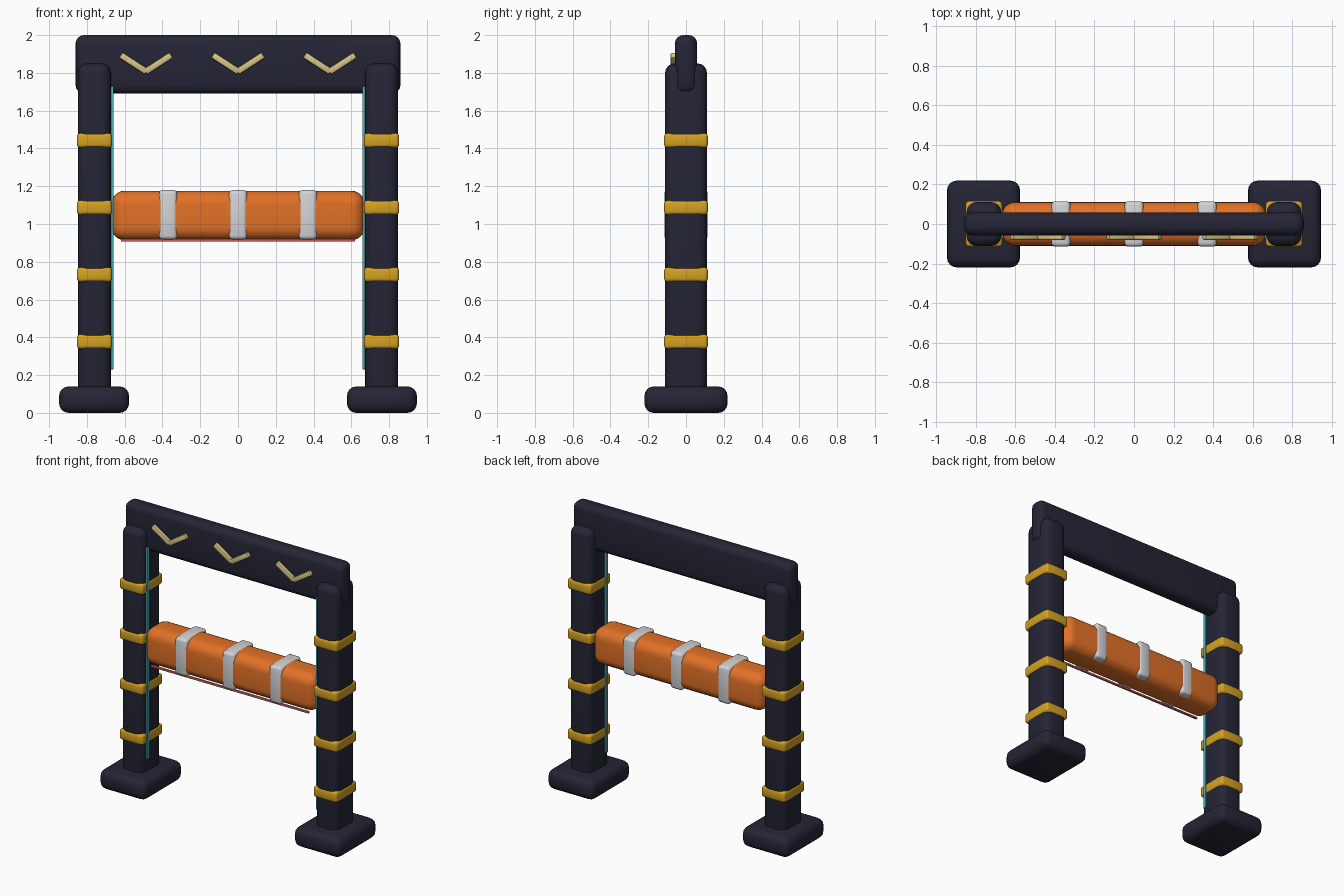
import bpy, math

if "Cube" in bpy.data.objects:
    bpy.data.objects.remove(bpy.data.objects["Cube"])


def material(name, rgb):
    m = bpy.data.materials.new(name)
    m.diffuse_color = (*rgb, 1)
    m.use_nodes = True
    m.node_tree.nodes["Principled BSDF"].inputs["Base Color"].default_value = m.diffuse_color
    return m


NAVY = material("dark navy", (0.018, 0.018, 0.036))
ORANGE = material("orange", (0.76, 0.165, 0.02))
GOLD = material("gold", (0.66, 0.36, 0.016))
WHITE = material("light grey", (0.66, 0.66, 0.68))
CREAM = material("pale cream", (0.68, 0.56, 0.25))
TEAL = material("teal", (0.09, 0.42, 0.47))
RED = material("soft red", (0.62, 0.12, 0.12))


def rounded_box(name, center, size, bevel, mat, segments=3, tilt=0):
    """Box with rounded edges, tilted about the y axis."""
    bpy.ops.mesh.primitive_cube_add(size=1, location=center)
    ob = bpy.context.object
    ob.name = name
    ob.scale = size
    bpy.ops.object.transform_apply(location=False, rotation=False, scale=True)
    ob.rotation_euler.y = tilt
    if bevel:
        mod = ob.modifiers.new("round", 'BEVEL')
        mod.width = bevel
        mod.segments = segments
        mod.limit_method = 'NONE'
        bpy.ops.object.modifier_apply(modifier=mod.name)
    ob.data.materials.append(mat)
    bpy.ops.object.shade_smooth_by_angle(angle=math.radians(35))
    return ob


# Uprights with feet, clamp rings and light strips
for side, s in (("left", -1), ("right", 1)):
    rounded_box(f"{side}_foot", (s * 0.762, 0, 0.07), (0.37, 0.44, 0.14), 0.05, NAVY, 4)
    rounded_box(f"{side}_post", (s * 0.76, 0, 0.96), (0.175, 0.222, 1.78), 0.05, NAVY, 4)
    for i in range(4):
        rounded_box(f"{side}_ring_{i + 1}", (s * 0.76, 0, 0.377 + i * 0.355),
                    (0.186, 0.232, 0.077), 0.018, GOLD)
    rounded_box(f"{side}_light_strip", (s * 0.666, -0.06, 0.98),
                (0.014, 0.022, 1.50), 0.004, TEAL, 2)

# Top beam
rounded_box("top_beam", (0, 0, 1.845), (1.72, 0.118, 0.31), 0.045, NAVY, 4)

# Chevrons on the front of the beam
for i, x in enumerate((-0.487, 0, 0.487)):
    for side, s in (("left", -1), ("right", 1)):
        rounded_box(f"chevron_{i + 1}_{side}", (x + s * 0.065, -0.067, 1.85),
                    (0.165, 0.03, 0.036), 0.01, CREAM, 2, tilt=-s * math.radians(33))

# Padded crossbar with straps and a strip along its lower front edge
rounded_box("padded_bar", (0, 0, 1.045), (1.34, 0.222, 0.262), 0.07, ORANGE, 6)
for i, x in enumerate((-0.37, 0, 0.37)):
    rounded_box(f"strap_{i + 1}", (x, 0, 1.049), (0.096, 0.23, 0.262), 0.02, WHITE)
rounded_box("lower_strip", (0, -0.09, 0.914), (1.24, 0.016, 0.014), 0.004, RED, 2)
